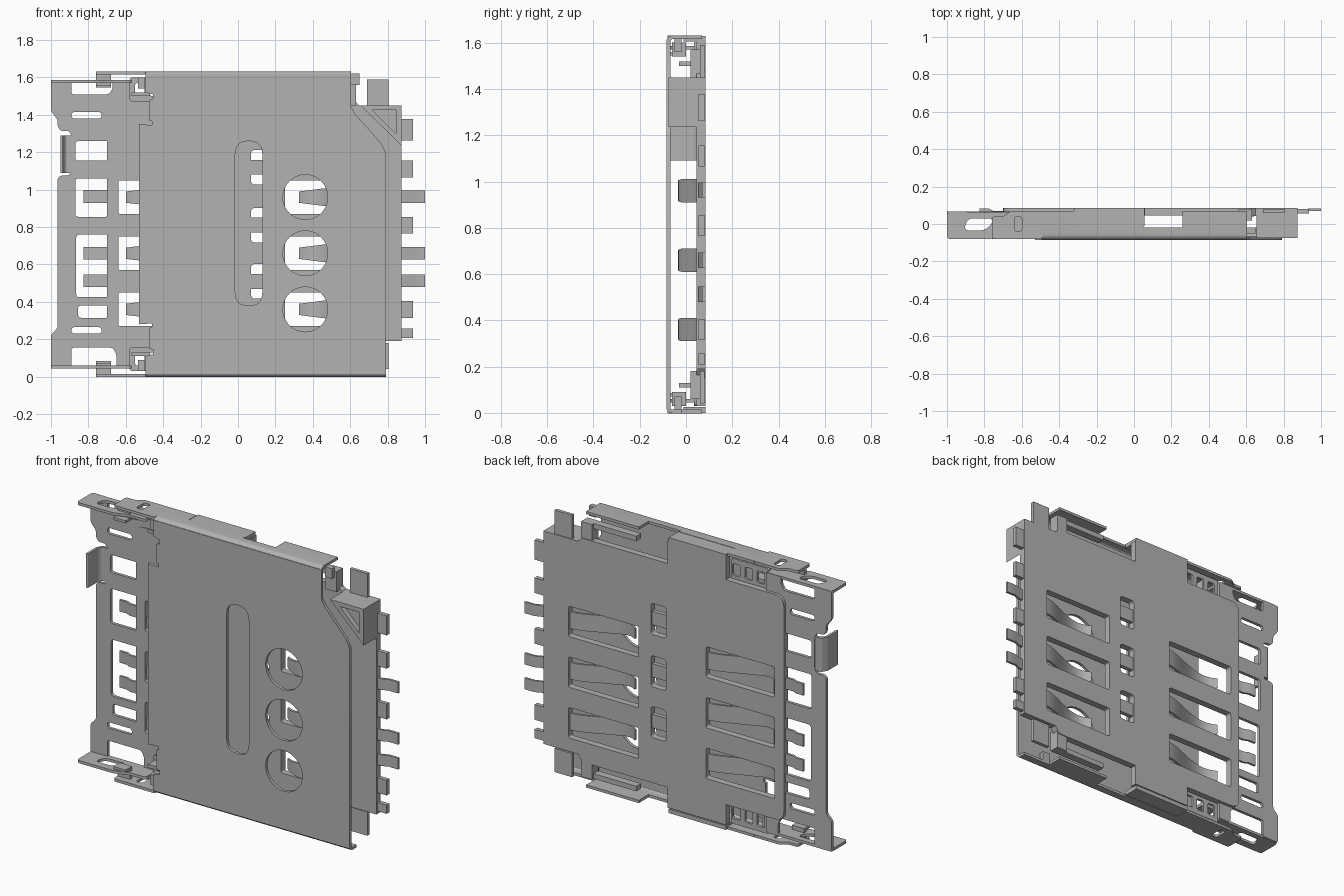
import bpy, math
from mathutils import Vector

cube = bpy.data.objects.get("Cube")
if cube:
    bpy.data.objects.remove(cube)

metal = bpy.data.materials.new("grey metal")
metal.use_nodes = True
GREY = (0.45, 0.45, 0.45, 1)
metal.diffuse_color = GREY
metal.node_tree.nodes["Principled BSDF"].inputs["Base Color"].default_value = GREY
MID = 0.815  # mid height, used for mirroring upper parts to lower ones


def add_mesh(name, mesh):
    ob = bpy.data.objects.new(name, mesh)
    bpy.context.collection.objects.link(ob)
    mesh.materials.clear()
    mesh.materials.append(metal)
    bpy.ops.object.select_all(action='DESELECT')
    ob.select_set(True)
    bpy.context.view_layer.objects.active = ob
    bpy.ops.object.shade_smooth_by_angle(angle=math.radians(35))
    return ob


def fillet(pts, r, steps=5):
    """Round every corner of a closed outline."""
    out = []
    for i, p in enumerate(pts):
        p = Vector(p)
        a, b = Vector(pts[i - 1]) - p, Vector(pts[(i + 1) % len(pts)]) - p
        d = min(r, a.length * .49, b.length * .49)
        s, e = p + a.normalized() * d, p + b.normalized() * d
        for k in range(steps + 1):
            t = k / steps
            out.append(s * (1 - t) ** 2 + p * 2 * t * (1 - t) + e * t * t)
    return out


def rect(x0, x1, z0, z1, r=0.0):
    pts = [(x0, z0), (x1, z0), (x1, z1), (x0, z1)]
    return fillet(pts, r) if r else pts


def disc(x, z, r, n=32):
    return [(x + r * math.cos(math.tau * i / n), z + r * math.sin(math.tau * i / n)) for i in range(n)]


def plate(name, outer, holes, lo, hi, flat=False):
    """Sheet with holes: upright between two y values, or flat between two z values."""
    cu = bpy.data.curves.new(name, 'CURVE')
    cu.dimensions, cu.fill_mode, cu.extrude = '2D', 'BOTH', (hi - lo) / 2
    for loop in [outer] + holes:
        sp = cu.splines.new('POLY')
        sp.points.add(len(loop) - 1)
        for pt, co in zip(sp.points, loop):
            pt.co = (co[0], co[1], 0, 1)
        sp.use_cyclic_u = True
    tmp = bpy.data.objects.new(name, cu)
    bpy.context.collection.objects.link(tmp)
    bpy.context.view_layer.update()
    mesh = bpy.data.meshes.new_from_object(tmp.evaluated_get(bpy.context.evaluated_depsgraph_get()))
    bpy.data.objects.remove(tmp)
    mid = (lo + hi) / 2
    for v in mesh.vertices:
        x, y, z = v.co
        v.co = (x, y, z + mid) if flat else (x, mid - z, y)
    return add_mesh(name, mesh)


def box(name, x0, x1, y0, y1, z0, z1):
    return plate(name, rect(x0, x1, z0, z1), [], y0, y1)


def prism_x(name, yz, x0, x1):
    """Profile in y and z, extruded along x."""
    n = len(yz)
    verts = [(x, y, z) for x in (x0, x1) for y, z in yz]
    faces = [tuple(range(n))[::-1], tuple(range(n, 2 * n))]
    faces += [(i, (i + 1) % n, n + (i + 1) % n, n + i) for i in range(n)]
    mesh = bpy.data.meshes.new(name)
    mesh.from_pydata(verts, [], faces)
    return add_mesh(name, mesh)


def strip(name, path, z, thick=.014):
    """Bent leaf in x and y; each path point also carries a half width."""
    verts, faces = [], []
    for x, y, w in path:
        verts += [(x, y, z - w), (x, y, z + w), (x, y + thick, z + w), (x, y + thick, z - w)]
    for k in range(0, len(verts) - 4, 4):
        faces += [(k + i, k + (i + 1) % 4, k + 4 + (i + 1) % 4, k + 4 + i) for i in range(4)]
    last = len(verts)
    faces += [(3, 2, 1, 0), tuple(range(last - 4, last))]
    mesh = bpy.data.meshes.new(name)
    mesh.from_pydata(verts, [], faces)
    return add_mesh(name, mesh)


def mirrored(ob, name):
    mesh = ob.data.copy()
    for v in mesh.vertices:
        v.co.z = 2 * MID - v.co.z
    mesh.flip_normals()
    return add_mesh(name, mesh)


def both(make, name, *args, **kw):
    ob = make("upper_" + name, *args, **kw)
    mirrored(ob, "lower_" + name)


# Front cover with long slot and three round holes
half = [(-.53, 1.35), (-.46, 1.345), (-.46, 1.365), (-.475, 1.37), (-.475, 1.48), (-.455, 1.485),
        (-.455, 1.51), (-.495, 1.52), (-.495, 1.615)]
outline = half + [(.605, 1.615), (.605, 1.44), (.63, 1.4), (.765, 1.25), (.79, 1.2), (.79, .015)]
outline += [(x, 2 * MID - z) for x, z in reversed(half)]
rows = (.36, .66, .96)
plate("front_cover", outline, [rect(-.015, .13, .38, 1.26, .08)] + [disc(.36, z, .12) for z in rows],
      -.085, -.067)


# Folded cover sides with a rounded bend
def bend(y_end, z=1.632, r=.03, t=.016):
    arc = [math.pi / 2 * i / 6 for i in range(7)]
    cy, cz = -.085 + r, z - r
    outer = [(cy - r * math.cos(a), cz + r * math.sin(a)) for a in arc]
    inner = [(cy - (r - t) * math.cos(a), cz + (r - t) * math.sin(a)) for a in reversed(arc)]
    return outer + [(y_end, z), (y_end, z - t)] + inner


for x0, x1, y_end in ((-.495, -.32, .07), (-.32, .05, -.005), (.05, .26, -.02), (.26, .605, .07)):
    both(prism_x, "cover_side", bend(y_end), x0, x1)
mirrored(prism_x("lower_cover_side_end", bend(-.02), .605, .79), "temporary_copy")
bpy.data.objects.remove(bpy.data.objects["lower_cover_side_end"])
bpy.data.objects["temporary_copy"].name = "lower_cover_side_end"
both(plate, "cover_ear", fillet([(-.76, -.08), (-.49, -.08), (-.49, .07), (-.66, .07), (-.7, .04), (-.76, .04)], .015),
     [rect(-.44 - .2, -.6, -.04, .04, .015)], 1.616, 1.632, flat=True)
both(box, "cover_ear_tab", -.76, -.68, -.08, -.03, 1.545, 1.56)
both(box, "cover_ear_lip", -.76, -.68, -.04, -.02, 1.545, 1.63)
both(box, "cover_end_hook", .605, .65, -.05, -.02, 1.56, 1.62)

# Back base with contact windows
windows = [rect(x0, x1, z - .09, z + .09, .012) for z in rows for x0, x1 in ((.25, .71), (-.64, -.19))]
slots = [rect(.07, .17, z - .092, z + .092, .02) for z in (.51, .81, 1.12)]
base = [(.06, .03), (.06, .15), (.62, .15), (.65, .19), (.875, .19), (.875, 1.45), (.65, 1.45), (.62, 1.475), (.06, 1.475),
        (.06, 1.61), (-.32, 1.61), (-.32, 1.48)]
left = fillet([(-.4, 1.48), (-.7, 1.48), (-.7, .15), (-.4, .15)], .06)[6:18]
plate("base", base + left + [(-.32, .15), (-.32, .03)], windows + slots, .045, .085)
both(box, "base_side_block", -.32, .055, -.01, .085, 1.605, 1.63)
both(box, "base_side_rail", .28, .63, .02, .065, 1.54, 1.57)
both(box, "base_rail_post", .56, .63, .02, .08, 1.45, 1.57)
for z in (.51, .81, 1.12):
    box("slot_bridge", .06, .18, .05, .075, z - .04, z + .04)

# Corner block with a sunken triangle
tri = [(.655, 1.45), (.875, 1.235), (.875, 1.45)]
inner_tri = [(.72, 1.425), (.845, 1.3), (.845, 1.425)]
plate("corner_block", tri, [inner_tri], -.075, .05)
plate("corner_block_floor", tri, [], -.045, .05)

# Spring contacts curving forward through the windows
for z in rows:
    for anchor, tip in ((.72, .325), (-.17, -.6)):
        path = []
        for i in range(17):
            t = i / 16
            y = .055 - .09 * math.sin(math.pi / 2 * min(t / .78, 1)) ** 2
            if t > .78:
                y += .035 * ((t - .78) / .22) ** 2
            path.append((anchor + (tip - anchor) * t, y, .05 if t < .6 else .05 - .02 * (t - .6) / .4))
        strip("spring_contact", path, z)

# Solder terminals
for z, h in ((1.32, .058), (1.11, .045), (.81, .045), (.36, .045), (.232, .026)):
    box("short_terminal", .86, .935, .055, .08, z - h, z + h)
for z in (.963, .66, .513):
    strip("long_terminal", [(.86, .055, .033), (.9, .055, .033), (.935, .07, .033), (1, .07, .033)], z)
    strip("left_terminal", [(-.69, .055, .034), (-.75, .055, .034), (-.775, .068, .034), (-.825, .068, .034)], z)
both(strip, "corner_tab", [(.69, .06, .07), (.805, .06, .07)], 1.52, thick=.02)

# Rear left frame with windows
frame = [(-1, .05), (-1, .225), (-.965, .26), (-.965, 1.06), (-.95, 1.075), (-.905, 1.075), (-.89, 1.1),
         (-.89, 1.29), (-.905, 1.315), (-.95, 1.315), (-.965, 1.34), (-.965, 1.375), (-1, 1.42), (-1, 1.585),
         (-.89, 1.585), (-.89, 1.51), (-.69, 1.51), (-.67, 1.54), (-.67, 1.585), (-.57, 1.585), (-.57, 1.46), (-.66, 1.46),
         (-.66, .17), (-.57, .17), (-.57, .05), (-.65, .05), (-.65, .12), (-.67, .155), (-.89, .155), (-.89, .05)]
cuts = [(-.89, -.73, 1.38, 1.415), (-.87, -.69, 1.155, 1.26), (-.87, -.69, .855, 1.06),
        (-.865, -.69, .425, .76), (-.855, -.69, .315, .38), (-.89, -.73, .23, .265)]
plate("rear_frame", fillet(frame, .012, 3), [rect(*c, .018) for c in cuts], .05, .068)
both(plate, "frame_flange", fillet([(-1, -.08), (-.76, -.08), (-.68, -.05), (-.57, -.05), (-.57, .065),
     (-1, .065)], .02), [fillet([(-.91, -.035), (-.8, -.035), (-.76, .0), (-.76, .03), (-.89, .03)], .03)],
     1.57, 1.586, flat=True)

# Frame stop tab folded forward
plate("stop_tab", fillet([(-.885, .066), (-.93, .066), (-.95, .03), (-.95, -.07), (-.935, -.07), (-.935, .03),
      (-.92, .05), (-.885, .05)], .008), [], 1.09, 1.29, flat=True)

# Side latch springs
both(plate, "latch_plate", rect(-.58, -.33, 1.47, 1.6, .02),
     [rect(x, x + .05, 1.5, 1.57, .012) for x in (-.55, -.47, -.39)], .035, .05)
both(box, "latch_arm", -.57, -.47, -.03, .04, 1.5, 1.52)
both(box, "latch_hook", -.535, -.5, -.06, .0, 1.54, 1.6)
